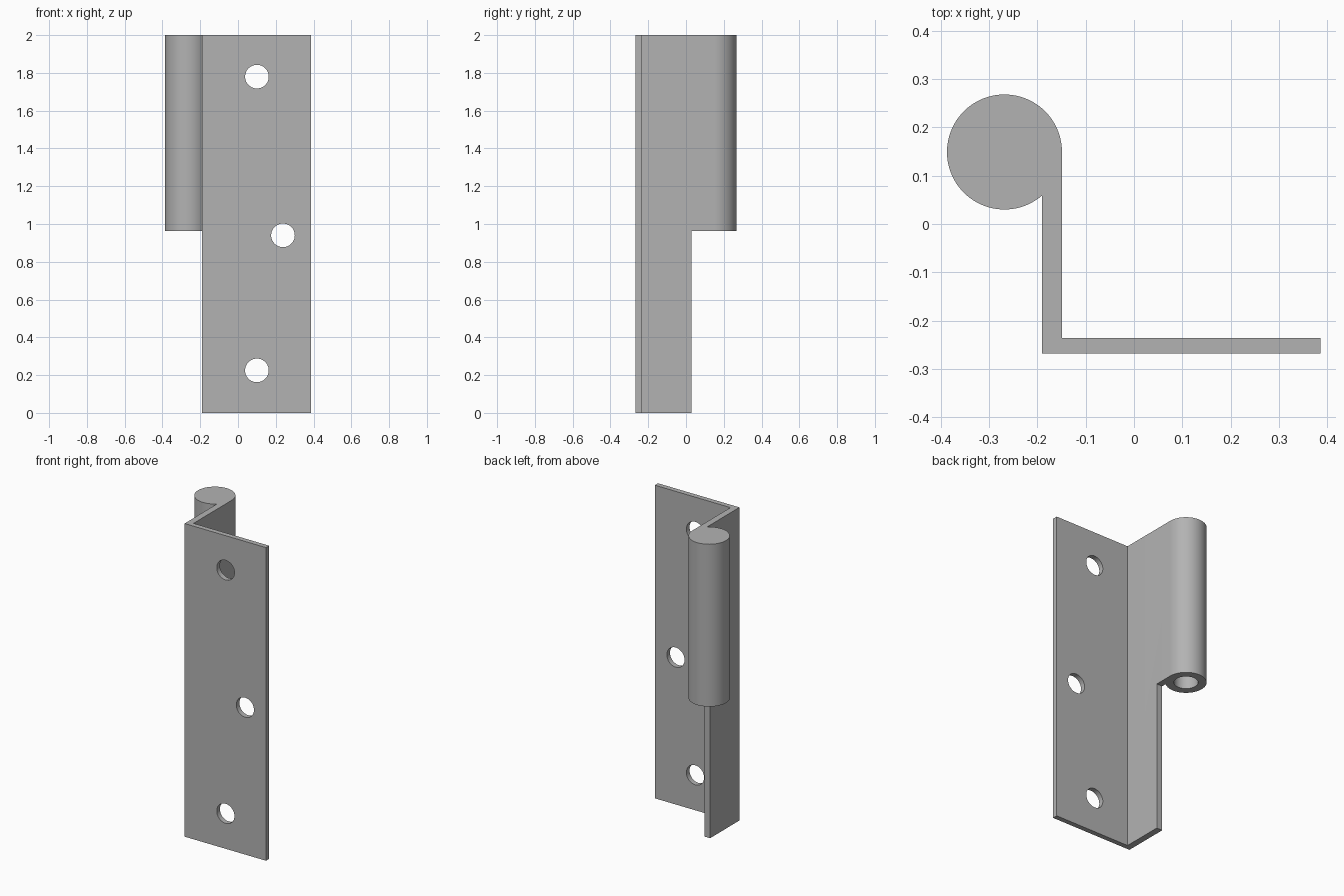
import bpy, bmesh
from math import acos, cos, sin, pi, radians
from mathutils import Matrix

if "Cube" in bpy.data.objects:
    bpy.data.objects.remove(bpy.data.objects["Cube"], do_unlink=True)

steel = bpy.data.materials.new("grey steel")
steel.use_nodes = True
steel.diffuse_color = (0.45, 0.45, 0.45, 1)
steel.node_tree.nodes["Principled BSDF"].inputs["Base Color"].default_value = steel.diffuse_color

HEIGHT = 2.0
LEFT, RIGHT, FRONT = -0.19, 0.386, -0.268
PLATE_BACK = -0.236
RADIUS = 0.119
CX, CY = -0.268, 0.149          # knuckle axis
KNUCKLE_BOTTOM = 0.963
WEB_BACK = 0.028                # rear edge of the web below the knuckle


def finish(bm, name):
    bmesh.ops.recalc_face_normals(bm, faces=bm.faces)
    mesh = bpy.data.meshes.new(name)
    bm.to_mesh(mesh)
    bm.free()
    mesh.materials.append(steel)
    obj = bpy.data.objects.new(name, mesh)
    bpy.context.collection.objects.link(obj)
    return obj


def cylinder(name, radius, depth, matrix):
    bm = bmesh.new()
    bmesh.ops.create_cone(bm, cap_ends=True, segments=64, radius1=radius,
                          radius2=radius, depth=depth, matrix=matrix)
    return finish(bm, name)


# Hinge leaf: flat plate, web and round knuckle swept from one profile
end = 2 * pi - acos((LEFT - CX) / RADIUS)
steps = 72
outline = [(CX + RADIUS * cos(end * i / steps), CY + RADIUS * sin(end * i / steps))
           for i in range(steps + 1)]
outline += [(LEFT, FRONT), (RIGHT, FRONT), (RIGHT, PLATE_BACK), (CX + RADIUS, PLATE_BACK)]
bm = bmesh.new()
face = bm.faces.new([bm.verts.new((x, y, 0)) for x, y in outline])
top = bmesh.ops.extrude_face_region(bm, geom=[face])["geom"]
bmesh.ops.translate(bm, vec=(0, 0, HEIGHT),
                    verts=[v for v in top if isinstance(v, bmesh.types.BMVert)])
leaf = finish(bm, "hinge_leaf")

# Notch that removes the lower half of the knuckle
bm = bmesh.new()
bmesh.ops.create_cube(bm, size=1, matrix=Matrix.Translation(
    (CX, WEB_BACK + 0.5, KNUCKLE_BOTTOM - 1)) @ Matrix.Diagonal((1, 1, 2, 1)))
cutters = [finish(bm, "notch_cutter")]

# Blind pin bore, open at the bottom of the knuckle
BORE_DEPTH = 0.75
cutters.append(cylinder("pin_bore_cutter", 0.07, 2 * BORE_DEPTH,
                        Matrix.Translation((CX, CY, KNUCKLE_BOTTOM))))

# Screw holes through the plate
for x, z in ((0.1, 1.78), (0.238, 0.94), (0.1, 0.225)):
    cutters.append(cylinder("screw_hole_cutter", 0.0625, 0.2,
                            Matrix.Translation((x, FRONT, z)) @ Matrix.Rotation(pi / 2, 4, "X")))

bpy.ops.object.select_all(action="DESELECT")
bpy.context.view_layer.objects.active = leaf
leaf.select_set(True)
for cutter in cutters:
    mod = leaf.modifiers.new("cut", "BOOLEAN")
    mod.operation = "DIFFERENCE"
    mod.solver = "EXACT"
    mod.object = cutter
    bpy.ops.object.modifier_apply(modifier=mod.name)
    bpy.data.objects.remove(cutter, do_unlink=True)
bpy.ops.object.shade_smooth_by_angle(angle=radians(30))
